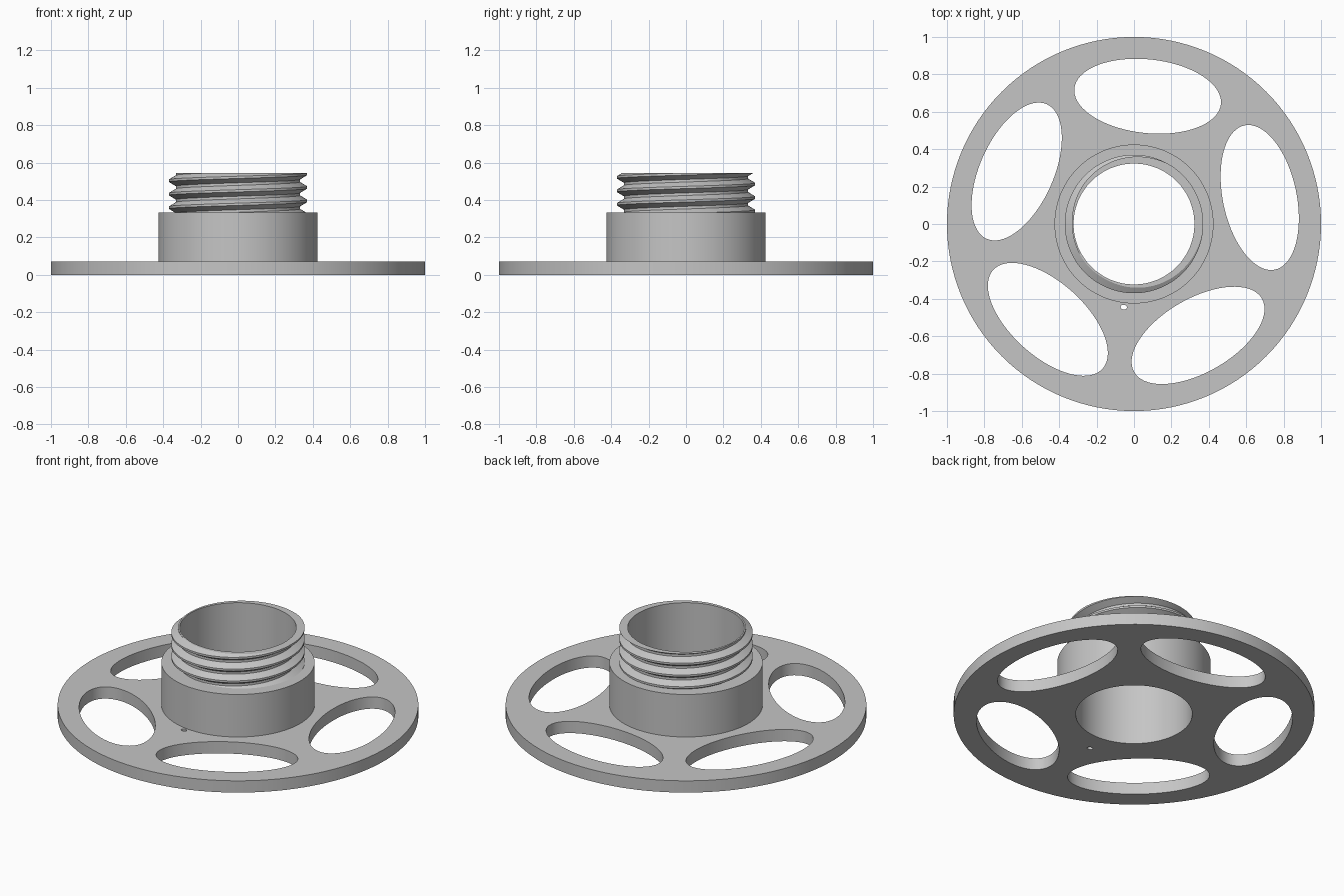
import bpy, bmesh
from math import sin, cos, pi, radians, floor

if "Cube" in bpy.data.objects:
    bpy.data.objects.remove(bpy.data.objects["Cube"], do_unlink=True)

SEGS = 128
PLATE_TOP, COLLAR_TOP, NECK_TOP = 0.072, 0.332, 0.545
BORE, COLLAR, ROOT, CREST = 0.323, 0.425, 0.332, 0.37
PITCH, CREST_Z = 0.072, 0.395          # thread pitch, crest height at +x
CREST_FLAT, ROOT_FLAT = 0.006, 0.007   # half widths of the thread flats

grey = bpy.data.materials.new("Grey plastic")
grey.use_nodes = True
grey.diffuse_color = (0.56, 0.56, 0.56, 1)
grey.node_tree.nodes["Principled BSDF"].inputs["Base Color"].default_value = (0.56, 0.56, 0.56, 1)


def finish(obj, bm):
    """Weld, orient and shade a part."""
    bmesh.ops.remove_doubles(bm, verts=bm.verts[:], dist=1e-5)
    bmesh.ops.recalc_face_normals(bm, faces=bm.faces[:])
    bm.to_mesh(obj.data)
    bm.free()
    obj.data.materials.clear()
    obj.data.materials.append(grey)
    bpy.ops.object.select_all(action='DESELECT')
    obj.select_set(True)
    bpy.context.view_layer.objects.active = obj
    bpy.ops.object.shade_smooth_by_angle(angle=radians(25))


def sweep(name, column):
    """Revolve a profile that may change with the angle."""
    bm = bmesh.new()
    cols = []
    for i in range(SEGS + 1):
        a = 2 * pi * i / SEGS
        cols.append([bm.verts.new((r * cos(a), r * sin(a), z)) for r, z in column(a)])
    for c, d in zip(cols, cols[1:]):
        for j in range(len(c) - 1):
            bm.faces.new((c[j], d[j], d[j + 1], c[j + 1]))
    bmesh.ops.dissolve_degenerate(bm, dist=1e-6, edges=bm.edges[:])
    mesh = bpy.data.meshes.new(name)
    obj = bpy.data.objects.new(name, mesh)
    bpy.context.collection.objects.link(obj)
    finish(obj, bm)


# Flange plate: filled outline with oval windows, bore and a pin hole
curve = bpy.data.curves.new("flange_plate", 'CURVE')
curve.dimensions = '2D'
curve.fill_mode = 'BOTH'
curve.extrude = PLATE_TOP / 2


def oval(dist, angle, radial, tangential, n):
    s = curve.splines.new('POLY')
    s.points.add(n - 1)
    s.use_cyclic_u = True
    for i, p in enumerate(s.points):
        t = 2 * pi * i / n
        u, v = dist + radial * cos(t), tangential * sin(t)
        p.co = (u * cos(angle) - v * sin(angle), u * sin(angle) + v * cos(angle), 0, 1)


oval(0, 0, 1, 1, SEGS)
oval(0, 0, BORE, BORE, SEGS)
for k in range(5):
    oval(0.687, radians(11.9 + 72 * k), 0.197, 0.394, 72)
oval(0.448, radians(263), 0.013, 0.017, 16)

plate = bpy.data.objects.new("flange_plate", curve)
bpy.context.collection.objects.link(plate)
bpy.ops.object.select_all(action='DESELECT')
plate.select_set(True)
bpy.context.view_layer.objects.active = plate
bpy.ops.object.convert(target='MESH')
plate = bpy.context.view_layer.objects.active
bm = bmesh.new()
bm.from_mesh(plate.data)
bmesh.ops.translate(bm, verts=bm.verts[:], vec=(0, 0, PLATE_TOP / 2))
finish(plate, bm)

# Collar: plain ring standing on the plate
sweep("collar", lambda a: [(COLLAR, PLATE_TOP), (COLLAR, COLLAR_TOP),
                           (BORE, COLLAR_TOP), (BORE, PLATE_TOP)])


# Threaded neck: right-handed helix trimmed flat at both ends
def thread_radius(a, z):
    d = (z - CREST_Z) / PITCH - a / (2 * pi)
    d = abs(d - floor(d + 0.5)) * PITCH
    f = (d - CREST_FLAT) / (PITCH / 2 - ROOT_FLAT - CREST_FLAT)
    return CREST + (ROOT - CREST) * min(1, max(0, f))


def neck_column(a):
    offsets = (ROOT_FLAT - PITCH / 2, -CREST_FLAT, CREST_FLAT, PITCH / 2 - ROOT_FLAT)
    points = [(BORE, COLLAR_TOP)]
    for turn in range(-3, 4):
        for off in offsets:
            z = CREST_Z + PITCH * (turn + a / (2 * pi)) + off
            z = min(NECK_TOP, max(COLLAR_TOP, z))
            points.append((thread_radius(a, z), z))
    return points + [(BORE, NECK_TOP), (BORE, COLLAR_TOP)]


sweep("threaded_neck", neck_column)
